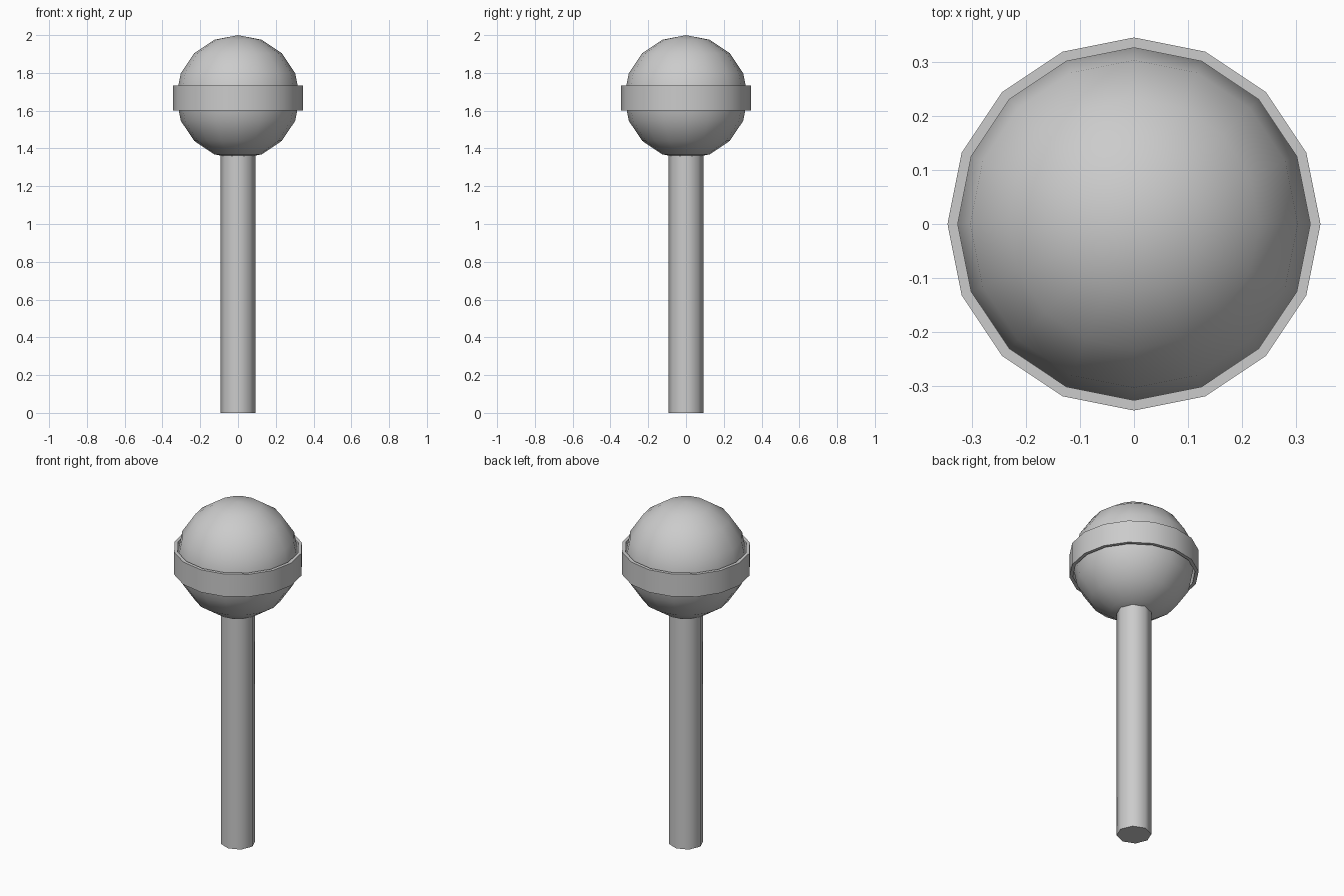
import bpy
import bmesh
import math

cube = bpy.data.objects.get("Cube")
if cube:
    bpy.data.objects.remove(cube, do_unlink=True)

grey = bpy.data.materials.new("plain_grey")
grey.use_nodes = True
colour = (0.6, 0.6, 0.6, 1)
grey.diffuse_color = colour
grey.node_tree.nodes["Principled BSDF"].inputs["Base Color"].default_value = colour


def lathe(name, profile, sides, closed=False, sharp=40):
    """Spin a (radius, height) profile around the z axis."""
    bm = bmesh.new()
    verts = [bm.verts.new((r, 0, z)) for r, z in profile]
    pairs = list(zip(verts, verts[1:]))
    if closed:
        pairs.append((verts[-1], verts[0]))
    edges = [bm.edges.new(p) for p in pairs]
    bmesh.ops.spin(bm, geom=verts + edges, cent=(0, 0, 0), axis=(0, 0, 1),
                   angle=math.tau, steps=sides, use_duplicate=False)
    bmesh.ops.remove_doubles(bm, verts=bm.verts, dist=0.0005)
    bmesh.ops.recalc_face_normals(bm, faces=bm.faces)
    mesh = bpy.data.meshes.new(name)
    bm.to_mesh(mesh)
    bm.free()
    mesh.materials.append(grey)
    obj = bpy.data.objects.new(name, mesh)
    bpy.context.collection.objects.link(obj)
    bpy.ops.object.select_all(action="DESELECT")
    obj.select_set(True)
    bpy.context.view_layer.objects.active = obj
    bpy.ops.object.shade_smooth_by_angle(angle=math.radians(sharp))
    return obj


# Ball on top
radius, centre, rings = 0.328, 1.672, 8
arc = [(radius * math.sin(math.pi * i / rings),
        centre - radius * math.cos(math.pi * i / rings)) for i in range(rings + 1)]
lathe("ball", arc, 16)

# Band around the middle of the ball
lathe("band", [(0.326, 1.6), (0.345, 1.6), (0.345, 1.732), (0.326, 1.732)], 16, closed=True)

# Eight-sided stem, its top hidden inside the ball
lathe("stem", [(0, 0), (0.093, 0), (0.093, 1.4), (0, 1.4)], 8, sharp=50)
